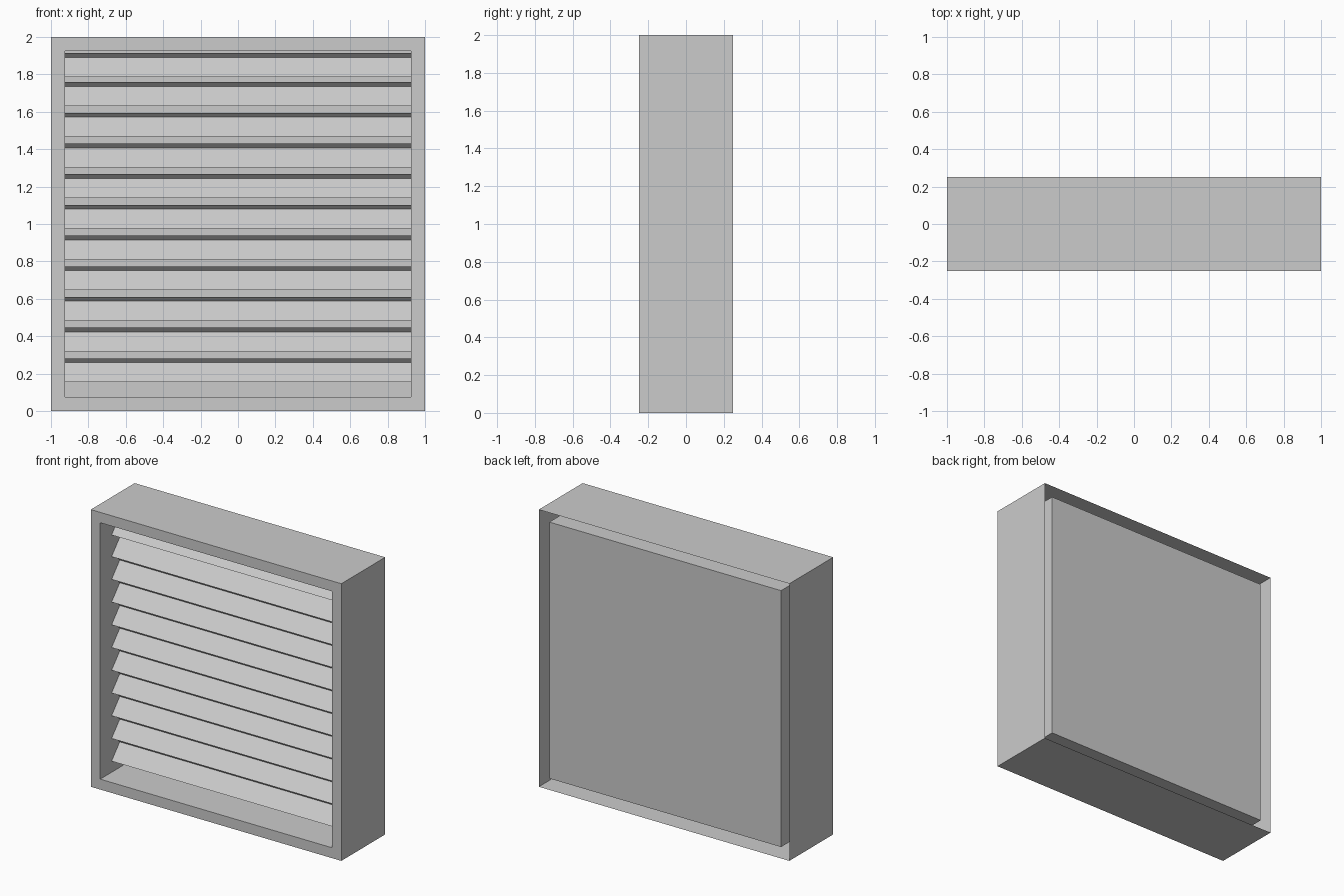
import bpy, bmesh

if "Cube" in bpy.data.objects:
    bpy.data.objects.remove(bpy.data.objects["Cube"])


def sweep_x(name, profile, half):
    """Extrude an open (y, z) profile across x as a thin sheet."""
    bm = bmesh.new()
    rows = [[bm.verts.new((x, y, z)) for y, z in profile] for x in (-half, half)]
    for i in range(len(profile) - 1):
        bm.faces.new((rows[0][i], rows[1][i], rows[1][i + 1], rows[0][i + 1]))
    return finish(name, bm)


def finish(name, bm):
    mesh = bpy.data.meshes.new(name)
    bm.to_mesh(mesh)
    bm.free()
    obj = bpy.data.objects.new(name, mesh)
    bpy.context.collection.objects.link(obj)
    return obj


def ring(bm, inset, y):
    a = 1 - inset
    return [bm.verts.new((sx * a, y, 1 + sz * a))
            for sx, sz in ((-1, -1), (1, -1), (1, 1), (-1, 1))]


RIM = 0.075

# Housing: outer walls open at the back, front rim, inner tunnel, back panel
bm = bmesh.new()
loops = [ring(bm, 0, 0.25), ring(bm, 0, -0.25),
         ring(bm, RIM, -0.25), ring(bm, RIM, 0.237)]
for a, b in zip(loops, loops[1:]):
    for i in range(4):
        j = (i + 1) % 4
        bm.faces.new((a[i], a[j], b[j], b[i]))
bm.faces.new(loops[-1])
bmesh.ops.recalc_face_normals(bm, faces=bm.faces)
finish("vent_housing", bm)

# Louvre slats: slope up and back, with a small lip turned forward on top
for k in range(11):
    z = 0.155 + 0.164 * k - (0.008 if k == 10 else 0)
    sweep_x(f"louvre_slat_{k + 1}",
            [(-0.12, z), (-0.027, z + 0.104), (-0.052, z + 0.127)], 1 - RIM)
